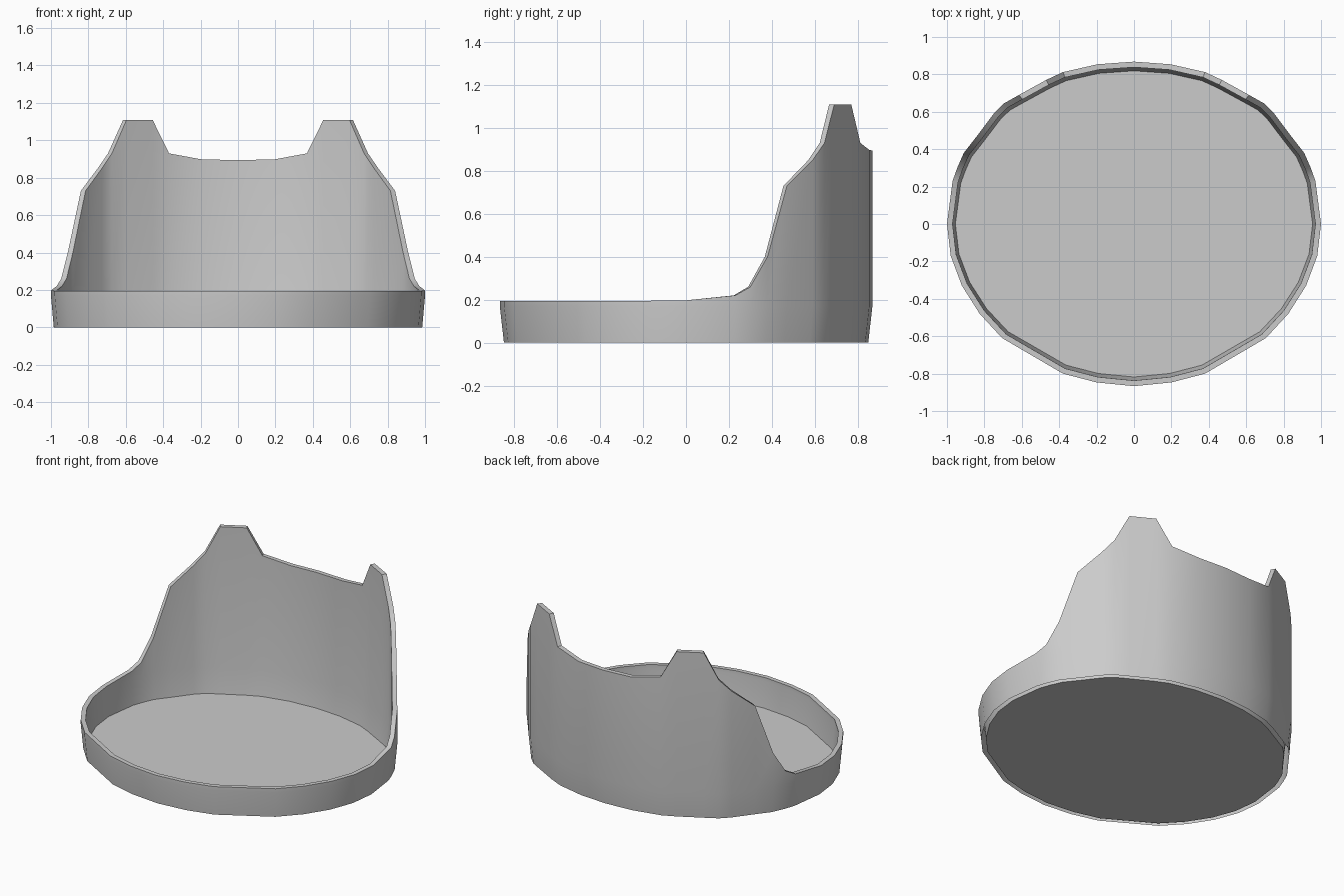
import bpy, bmesh, math

if "Cube" in bpy.data.objects:
    bpy.data.objects.remove(bpy.data.objects["Cube"])

# Right half of the outer outline, front to back: x, y, wall top height
half = [(0, -.867, .195), (.20, -.847, .195), (.38, -.80, .195), (.705, -.61, .195),
        (.825, -.48, .195), (.92, -.33, .195), (.98, -.17, .195), (1, 0, .197),
        (.97, .23, .22), (.945, .30, .26), (.91, .38, .40), (.84, .47, .73),
        (.75, .59, .85), (.695, .645, .93), (.615, .69, 1.108), (.47, .77, 1.108),
        (.38, .812, .93), (.195, .854, .897), (0, .868, .895)]
outline = half + [(-x, y, z) for x, y, z in half[-2:0:-1]]
N = len(outline)
THICK = .03


def finish(bm, name):
    mesh = bpy.data.meshes.new(name)
    bm.to_mesh(mesh)
    bm.free()
    ob = bpy.data.objects.new(name, mesh)
    bpy.context.collection.objects.link(ob)
    bpy.context.view_layer.objects.active = ob
    ob.select_set(True)
    bpy.ops.object.shade_smooth_by_angle(angle=math.radians(35))
    ob.select_set(False)
    return ob


def point(p, level, inset):
    """Point on the wall: level 0 = base, 1 = low rim height, 2 = top edge."""
    x, y, top = p
    sx, sy = (.985, .978) if level == 0 else (1, 1)
    z = (0, min(.17, top), top)[level]
    return (x * (sx - inset), y * (sy - inset / .87), z)


# Wall: outer skin, top rim and inner skin, open underneath
bm = bmesh.new()
path = [(0, 0), (1, 0), (2, 0), (2, THICK), (1, THICK), (0, THICK)]
rings = [[bm.verts.new(point(p, lv, ins)) for p in outline] for lv, ins in path]
for a, b in zip(rings, rings[1:]):
    for i in range(N):
        j = (i + 1) % N
        bm.faces.new((a[i], a[j], b[j], b[i]))
finish(bm, "tray_wall")

# Floor panel inside the wall
bm = bmesh.new()
bm.faces.new([bm.verts.new(point(p, 0, THICK)) for p in outline])
finish(bm, "tray_floor")
